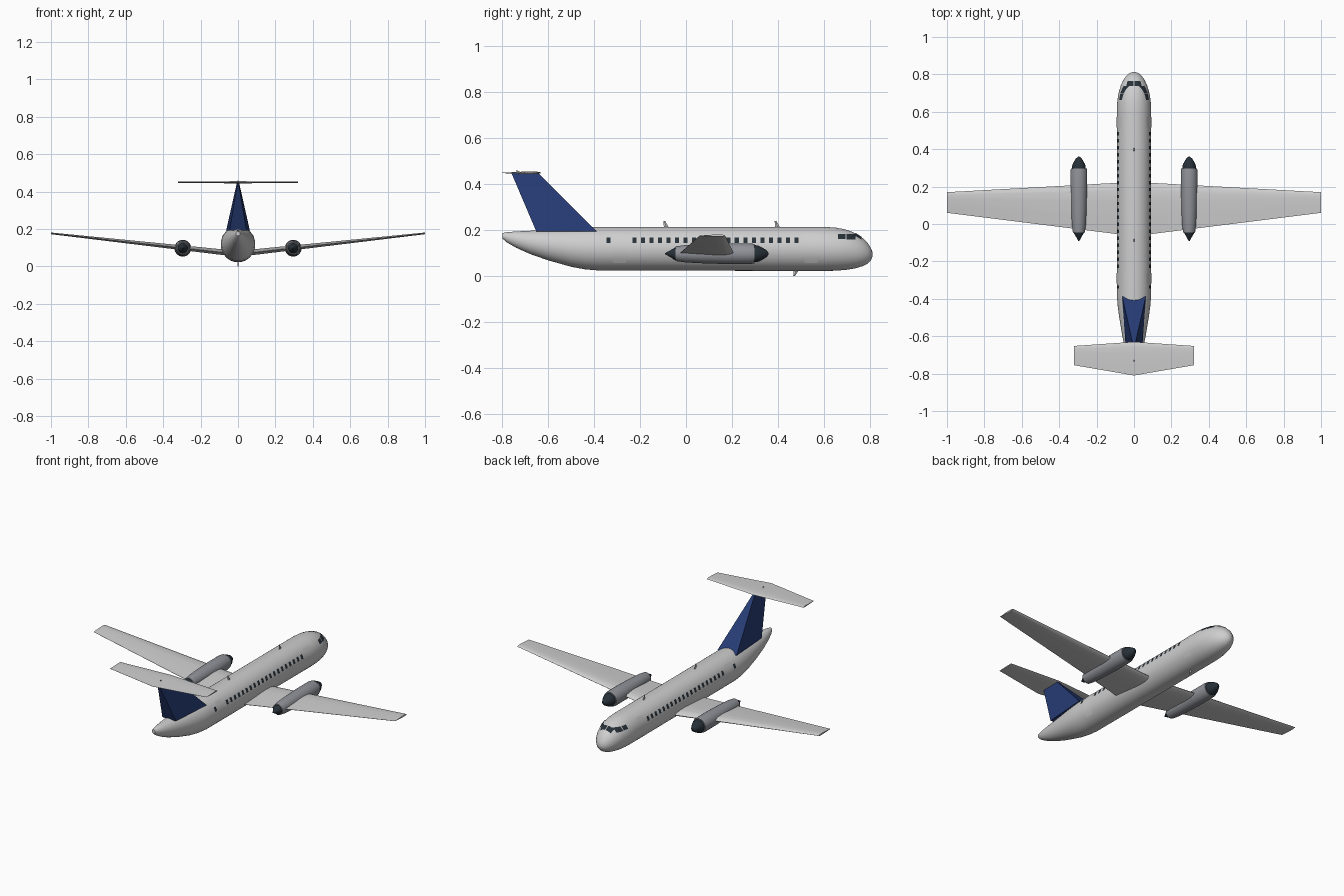
import bpy, bmesh, math
from mathutils import Vector

cube = bpy.data.objects.get("Cube")
if cube:
    bpy.data.objects.remove(cube, do_unlink=True)


def material(name, rgb):
    m = bpy.data.materials.new(name)
    m.use_nodes = True
    m.diffuse_color = (*rgb, 1)
    bsdf = next(n for n in m.node_tree.nodes if n.type == 'BSDF_PRINCIPLED')
    bsdf.inputs["Base Color"].default_value = (*rgb, 1)
    return m


PAINT = material("light_grey_paint", (0.62, 0.62, 0.62))
METAL = material("nacelle_grey", (0.28, 0.29, 0.32))
DARK = material("dark_glass", (0.02, 0.03, 0.04))
BLUE = material("fin_blue", (0.02, 0.045, 0.18))
parts = []


def finish(name, bm, mat):
    mesh = bpy.data.meshes.new(name)
    bm.to_mesh(mesh)
    bm.free()
    mesh.materials.append(mat)
    ob = bpy.data.objects.new(name, mesh)
    bpy.context.collection.objects.link(ob)
    parts.append(ob)
    return ob


def loft(name, rings, mat):
    """Skin a row of equal closed rings and cap both ends."""
    bm = bmesh.new()
    rows = [[bm.verts.new(p) for p in ring] for ring in rings]
    n = len(rows[0])
    for a, b in zip(rows, rows[1:]):
        for i in range(n):
            j = (i + 1) % n
            bm.faces.new((a[i], a[j], b[j], b[i]))
    bm.faces.new(rows[0])
    bm.faces.new(rows[-1])
    bmesh.ops.recalc_face_normals(bm, faces=bm.faces)
    return finish(name, bm, mat)


# Fuselage stations: y, bottom, top, half width
HULL = [(-.80, .163, .187, .011), (-.78, .146, .191, .02), (-.74, .123, .194, .032),
        (-.68, .096, .197, .046), (-.6, .068, .201, .062), (-.5, .04, .208, .079),
        (-.44, .029, .212, .087), (-.38, .024, .214, .092), (.6, .022, .214, .092),
        (.65, .023, .211, .09), (.69, .026, .204, .085), (.72, .03, .194, .077),
        (.745, .035, .182, .069), (.77, .043, .165, .057), (.79, .053, .146, .043),
        (.803, .065, .127, .029), (.81, .077, .112, .016), (.813, .088, .1, .006)]


def section(y):
    """Centre height, half height and half width of the hull at y."""
    for a, b in zip(HULL, HULL[1:]):
        if a[0] <= y <= b[0]:
            t = (y - a[0]) / (b[0] - a[0])
            lo, hi, w = (a[k] + (b[k] - a[k]) * t for k in (1, 2, 3))
            return (lo + hi) / 2, (hi - lo) / 2, w


def skin(y, ang, lift=0.0):
    zc, h, w = section(y)
    return Vector(((w + lift) * math.sin(ang), y, zc + (h + lift) * math.cos(ang)))


SIDES = 48
loft("fuselage", [[skin(s[0], math.tau * i / SIDES) for i in range(SIDES)] for s in HULL], PAINT)


def patch(bm, y0, y1, low, high, side=1, by_height=True, lift=.0018, n=5):
    """Curved plate on the hull, bounded by heights or by angles from the top."""
    def angle(y, v):
        if not by_height:
            return v
        zc, h, _ = section(y)
        return side * math.acos(max(-1, min(1, (v - zc) / h)))
    grid = []
    for i in range(n + 1):
        y = y0 + (y1 - y0) * i / n
        a0, a1 = angle(y, low), angle(y, high)
        grid.append([bm.verts.new(skin(y, a0 + (a1 - a0) * j / n, lift)) for j in range(n + 1)])
    for i in range(n):
        for j in range(n):
            f = bm.faces.new((grid[i][j], grid[i + 1][j], grid[i + 1][j + 1], grid[i][j + 1]))
            f.normal_update()
            c = f.calc_center_median()
            if f.normal.dot(c - Vector((0, c.y, section(c.y)[0]))) < 0:
                f.normal_flip()


# Cabin windows, doors and cockpit glazing
for side, label in ((1, "left"), (-1, "right")):
    bm = bmesh.new()
    for y in [-.337] + [-.225 + .0372 * i for i in range(20)]:
        patch(bm, y - .009, y + .009, .143, .167, side, n=2)
    finish(label + "_cabin_windows", bm, DARK)

    bm = bmesh.new()
    for y in (-.29, .545):
        patch(bm, y - .028, y + .028, .058, .185, side, lift=.001, n=6)
    finish(label + "_doors", bm, PAINT)

    bm = bmesh.new()
    patch(bm, .662, .694, .16, .181, side)
    patch(bm, .699, .738, .158, .181, side)
    patch(bm, .738, .764, side * .03, side * .6, by_height=False)
    finish(label + "_cockpit_windows", bm, DARK)

# Aerofoil outline: chord fraction from leading edge, thickness fraction
FOIL = [(0, 0), (.04, .3), (.15, .48), (.35, .5), (.7, .25), (1, .03),
        (1, -.03), (.7, -.2), (.35, -.4), (.15, -.4), (.04, -.25)]


def aerofoil(x, lead, trail, z, thick):
    return [(x, lead + (trail - lead) * c, z + thick * t) for c, t in FOIL]


def wing(name, root, tip):
    """Straight tapered surface from tip to tip."""
    loft(name, [aerofoil(-tip[0], *tip[1:]), aerofoil(*root), aerofoil(*tip)], PAINT)


wing("main_wing", (0, .225, -.065, .065, .036), (1, .17, .06, .176, .01))
wing("tailplane", (0, -.63, -.81, .449, .013), (.32, -.652, -.755, .449, .007))

# Wedge-shaped fin
def fin_ring(z, front, back, w_front, w_back):
    return [(-w_front, front, z), (w_front, front, z), (w_back, back, z), (-w_back, back, z)]


loft("tail_fin", [fin_ring(.193, -.388, -.652, .063, .045),
                  fin_ring(.447, -.642, -.76, .006, .003)], BLUE)

# Engines
def lathe(name, x, z, profile, mat, sides=28):
    loft(name, [[(x + r * math.cos(math.tau * i / sides), y, z + r * math.sin(math.tau * i / sides))
                 for i in range(sides)] for y, r in profile], mat)


for x, label in ((.295, "left"), (-.295, "right")):
    z = .097
    lathe(label + "_nacelle", x, z, [(-.045, .032), (0, .038), (.08, .042), (.18, .045),
                                     (.28, .045), (.298, .042)], METAL)
    lathe(label + "_spinner", x, z, [(.29, .037), (.305, .037), (.318, .034), (.335, .025),
                                     (.35, .016), (.36, .004)], DARK)
    lathe(label + "_exhaust_cone", x, z, [(-.04, .028), (-.048, .027), (-.07, .014),
                                          (-.092, .002)], DARK)


# Blade aerials, swept towards the tail
def aerial(name, y, base, tip):
    def ring(z, lead, trail, w):
        return [(0, lead, z), (w, (lead + trail) / 2, z), (0, trail, z), (-w, (lead + trail) / 2, z)]
    loft(name, [ring(base, y + .014, y - .008, .004), ring(tip, y - .003, y - .011, .002)], PAINT)


aerial("rear_top_aerial", -.088, .21, .24)
aerial("front_top_aerial", .397, .21, .24)
aerial("belly_aerial", .478, .026, 0)
aerial("tailplane_aerial", -.73, .45, .459)

# Smooth shading with crisp edges
for ob in bpy.context.selected_objects:
    ob.select_set(False)
for ob in parts:
    ob.select_set(True)
bpy.context.view_layer.objects.active = parts[0]
bpy.ops.object.shade_smooth_by_angle(angle=math.radians(32))
